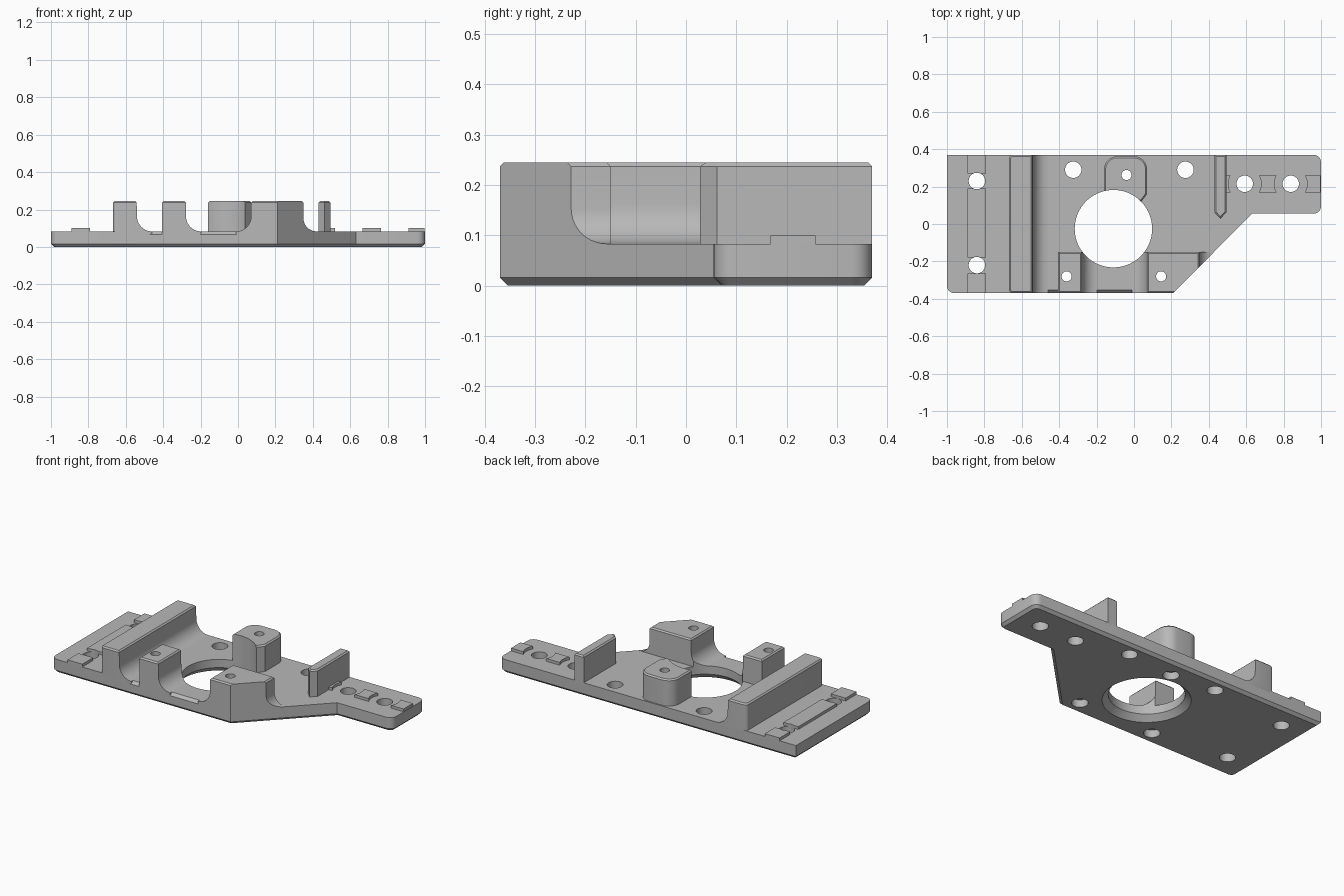
import bpy, bmesh, math
from mathutils import Vector

if "Cube" in bpy.data.objects:
    bpy.data.objects.remove(bpy.data.objects["Cube"])

FLOOR, TOP, SINK = 0.083, 0.245, 0.07
BACK, FRONT = 0.37, -0.37

grey = bpy.data.materials.new("machined_grey")
grey.use_nodes = True
grey.diffuse_color = (0.48, 0.48, 0.48, 1)
grey.node_tree.nodes["Principled BSDF"].inputs["Base Color"].default_value = (0.48, 0.48, 0.48, 1)


def prism(name, pts, lo, hi, axis="z"):
    """Extrude a closed outline along z, or an x-z profile along y."""
    bm = bmesh.new()
    place = (lambda p, h: (p[0], p[1], h)) if axis == "z" else (lambda p, h: (p[0], h, p[1]))
    face = bm.faces.new([bm.verts.new(place(p, lo)) for p in pts])
    new = bmesh.ops.extrude_face_region(bm, geom=[face])["geom"]
    shift = Vector((0, 0, hi - lo)) if axis == "z" else Vector((0, hi - lo, 0))
    bmesh.ops.translate(bm, vec=shift, verts=[v for v in new if isinstance(v, bmesh.types.BMVert)])
    bmesh.ops.recalc_face_normals(bm, faces=bm.faces)
    return finish(name, bm)


def finish(name, bm):
    mesh = bpy.data.meshes.new(name)
    bm.to_mesh(mesh)
    bm.free()
    obj = bpy.data.objects.new(name, mesh)
    bpy.context.collection.objects.link(obj)
    mesh.materials.append(grey)
    return obj


def bevel(obj, rule, width, segments=1):
    """Bevel the edges whose two end points satisfy the rule."""
    bm = bmesh.new()
    bm.from_mesh(obj.data)
    edges = [e for e in bm.edges if rule(e.verts[0].co, e.verts[1].co)]
    bmesh.ops.bevel(bm, geom=edges, offset=width, segments=segments,
                    profile=0.5, affect="EDGES", clamp_overlap=True)
    bm.to_mesh(obj.data)
    bm.free()


def arc(cx, cz, r, start, end, steps=10):
    angles = [math.radians(start + (end - start) * i / steps) for i in range(steps + 1)]
    return [(cx + r * math.cos(a), cz + r * math.sin(a)) for a in angles]


def cone(name, x, y, r_low, r_high, lo, hi, sides=40):
    bm = bmesh.new()
    bmesh.ops.create_cone(bm, cap_ends=True, segments=sides, radius1=r_low, radius2=r_high, depth=hi - lo)
    bmesh.ops.translate(bm, vec=(x, y, (lo + hi) / 2), verts=bm.verts)
    return finish(name, bm)


def box(name, x0, x1, y0, y1, z0, z1):
    return prism(name, [(x0, y0), (x1, y0), (x1, y1), (x0, y1)], z0, z1)


def near(a, b):
    return abs(a - b) < 1e-4


def flat_at(z):
    return lambda a, b: near(a.z, z) and near(b.z, z)


def upright_at(*corners):
    return lambda a, b: near(a.x, b.x) and near(a.y, b.y) and any(
        near(a.x, x) and near(a.y, y) for x, y in corners)


# Base plate with rounded corners and a chamfered underside
plate = prism("base_plate", [(-1, FRONT), (0.21, FRONT), (0.63, 0.055), (1, 0.055), (1, BACK), (-1, BACK)], 0, FLOOR)
bevel(plate, upright_at((-1, FRONT), (1, 0.055), (1, BACK)), 0.04, 5)
bevel(plate, flat_at(0), 0.016)

# Long wall with a fillet down to the floor
wall = prism("long_wall", [(-0.668, SINK), (-0.668, TOP), (-0.542, TOP)]
             + arc(-0.46, FLOOR + 0.08, 0.08, 180, 270) + [(-0.46, SINK)], FRONT, BACK, "y")
bevel(wall, upright_at((-0.668, FRONT), (-0.668, BACK)), 0.02, 3)

# Front posts, each with a fillet towards its channel
post_a = prism("front_post_right", [(-0.406, SINK), (-0.406, TOP), (-0.278, TOP)]
               + arc(-0.198, FLOOR + 0.08, 0.08, 180, 270) + [(-0.198, SINK)], FRONT, -0.15, "y")
post_b = prism("front_post_left", [(-0.01, SINK)] + arc(-0.01, FLOOR + 0.08, 0.08, 270, 360)
               + [(0.07, TOP), (0.35, TOP)]
               + arc(0.42, FLOOR + 0.07, 0.07, 180, 270) + [(0.42, SINK)], FRONT, -0.15, "y")

# Rear post wrapped around the big opening
rear_post = prism("rear_post", [(-0.16, 0.15), (0.04, 0.12), (0.07, 0.16), (0.07, 0.362),
                                (-0.16, 0.362)], SINK, TOP)
bevel(rear_post, upright_at((0.07, 0.362), (-0.16, 0.362)), 0.07, 6)

# Thin rib with a pointed front end
rib = prism("thin_rib", [(0.43, 0.062), (0.462, 0.028), (0.494, 0.062), (0.494, BACK), (0.43, BACK)], SINK, TOP)

for part in (wall, post_a, post_b, rear_post, rib):
    bevel(part, flat_at(TOP), 0.008)

# Low locating pads
pads = [box("side_pad", -0.89, -0.79, y0, y1, SINK, 0.1)
        for y0, y1 in ((0.27, BACK), (-0.18, 0.19), (FRONT, -0.265))]
end_pads = [box("end_pad", x0, x1, 0.168, 0.258, SINK, 0.1)
            for x0, x1 in ((0.49, 0.54), (0.64, 0.79), (0.89, 0.998))]

# Cutters: opening, screw holes, counterbores, diagonal trim, front edge chamfer
opening = [cone("opening_cut", -0.11, -0.025, 0.207, 0.207, -0.1, 0.4, 72),
           cone("opening_bevel_cut", -0.11, -0.025, 0.245, 0.205, -0.005, 0.035, 72)]
screws = [cone("screw_cut", x, y, 0.044, 0.044, -0.1, 0.4) for x, y in
          ((-0.84, 0.23), (-0.84, -0.22), (-0.325, 0.29), (0.275, 0.29), (0.592, 0.215), (0.838, 0.215))]
post_spots = ((-0.04, 0.262), (-0.36, -0.28), (0.145, -0.28))
pins = [cone("pin_cut", x, y, 0.027, 0.027, -0.1, 0.4) for x, y in post_spots]
bores = [cone("bore_cut", x, y, 0.045, 0.045, -0.1, 0.045) for x, y in post_spots]
arcs = [cone("pad_end_cut", x, 0.215, 0.088, 0.088, 0, 0.4) for x in (0.592, 0.838)]
trim = [prism("diagonal_cut", [(0.1, -0.4812), (0.21, FRONT), (0.63, 0.055), (0.8, 0.055), (0.8, -0.4812)], -0.1, 0.4)]
edges = []
for x0, x1 in ((-0.47, -0.407), (-0.2, -0.008)):
    cut = box("edge_cut", x0, x1, -0.4, -0.354, 0.066, 0.12)
    for v in cut.data.vertices:
        if v.co.z < 0.1 and v.co.y > -0.36:
            v.co.z = FLOOR
        elif v.co.z < 0.1:
            v.co.z = 0.036
    edges.append(cut)


def carve(obj, cutters):
    for cutter in cutters:
        mod = obj.modifiers.new("cut", "BOOLEAN")
        mod.operation, mod.solver, mod.object = "DIFFERENCE", "EXACT", cutter
    deps = bpy.context.evaluated_depsgraph_get()
    mesh = bpy.data.meshes.new_from_object(obj.evaluated_get(deps))
    obj.modifiers.clear()
    obj.data = mesh


carve(plate, opening + screws + pins + bores + edges)
carve(post_a, opening[:1] + pins)
carve(post_b, opening[:1] + pins + trim)
carve(rear_post, opening[:1] + pins)
for pad in pads:
    carve(pad, screws)
for pad in end_pads:
    carve(pad, arcs)

for cutter in opening + screws + pins + bores + arcs + trim + edges:
    bpy.data.objects.remove(cutter)

# Smooth the curved walls and keep the corners sharp
parts = [plate, wall, post_a, post_b, rear_post, rib] + pads + end_pads
bpy.ops.object.select_all(action="DESELECT")
for part in parts:
    part.select_set(True)
bpy.context.view_layer.objects.active = plate
bpy.ops.object.shade_smooth_by_angle(angle=math.radians(25))
